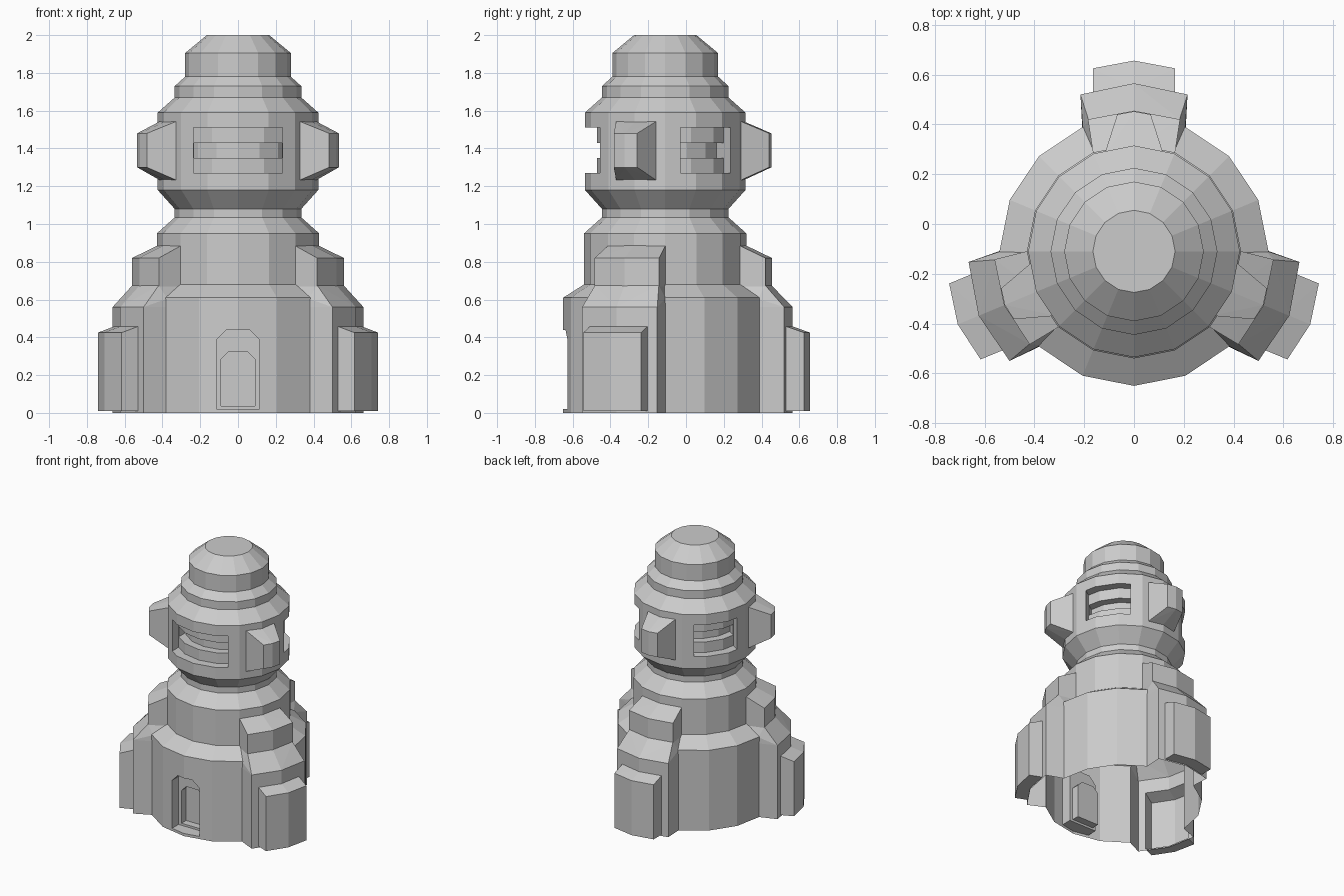
import bpy, bmesh
from math import sin, cos, tan, pi, radians

if "Cube" in bpy.data.objects:
    bpy.data.objects.remove(bpy.data.objects["Cube"])

N, CY = 16, -0.11          # sides of the tower, y of its axis
STEP = 2 * pi / N


def place(u, r, z, deg):
    """Local (sideways, outward, up) at a compass angle -> world."""
    a = radians(deg)
    return (r * cos(a) - u * sin(a), CY + r * sin(a) + u * cos(a), z)


def make(name, bm):
    bmesh.ops.recalc_face_normals(bm, faces=bm.faces)
    me = bpy.data.meshes.new(name)
    bm.to_mesh(me)
    bm.free()
    ob = bpy.data.objects.new(name, me)
    bpy.context.collection.objects.link(ob)
    return ob


def hull(name, pts, deg):
    bm = bmesh.new()
    for u, r, z in pts:
        for s in ((1, -1) if u else (1,)):
            bm.verts.new(place(s * u, r, z, deg))
    res = bmesh.ops.convex_hull(bm, input=bm.verts)
    junk = {v for v in res["geom_interior"] if isinstance(v, bmesh.types.BMVert)}
    bmesh.ops.delete(bm, geom=[v for v in junk if v.is_valid], context='VERTS')
    bmesh.ops.dissolve_limit(bm, angle_limit=0.01, verts=bm.verts, edges=bm.edges)
    return make(name, bm)


def prism(name, lower, upper):
    bm = bmesh.new()
    a = [bm.verts.new(p) for p in lower]
    b = [bm.verts.new(p) for p in upper]
    bm.faces.new(a)
    bm.faces.new(b)
    n = len(a)
    for i in range(n):
        bm.faces.new((a[i], a[(i + 1) % n], b[(i + 1) % n], b[i]))
    return make(name, bm)


def window(deg, w, r, z0, z1):
    """Cutter whose inner wall follows the faceted tower at radius r."""
    def depth(u):
        ap = r * cos(STEP / 2)
        angs = [radians(-90 - deg) + (i + .5) * STEP for i in range(N)]
        return min((ap - u * sin(f)) / cos(f) for f in angs if cos(f) > 0.2)
    us = [r * sin(radians(-90 - deg) + i * STEP) for i in range(N)
          if cos(radians(-90 - deg) + i * STEP) > 0.2]
    us = [-w] + sorted(u for u in us if abs(u) < w - .005) + [w]
    plan = [(u, depth(u)) for u in us] + [(w, .6), (-w, .6)]
    return prism("window_cutter", *[[place(u, d, z, deg) for u, d in plan] for z in (z0, z1)])


def boolean(ob, tool, op):
    m = ob.modifiers.new(op, 'BOOLEAN')
    m.operation, m.solver, m.object = op, 'EXACT', tool
    dg = bpy.context.evaluated_depsgraph_get()
    me = bpy.data.meshes.new_from_object(ob.evaluated_get(dg))
    ob.modifiers.clear()
    ob.data = me
    bpy.data.objects.remove(tool)


# Faceted tower body, lathed from a profile
profile = [(.54, -.05), (.54, .61), (.43, .68), (.43, .95), (.335, 1.035), (.335, 1.08),
           (.425, 1.18), (.425, 1.59), (.335, 1.67), (.335, 1.73), (.28, 1.78),
           (.28, 1.905), (.165, 2.0)]
bm = bmesh.new()
rings = [[bm.verts.new((r * cos(i * STEP), CY + r * sin(i * STEP), z)) for i in range(N)]
         for r, z in profile]
for a, b in zip(rings, rings[1:]):
    for i in range(N):
        j = (i + 1) % N
        bm.faces.new((a[i], a[j], b[j], b[i]))
bm.faces.new(rings[0])
bm.faces.new(rings[-1])
tower = make("tower", bm)

# Three stepped buttresses with a bracket above each
low = [(.205, .44), (.215, .63), (0, .675)]
mid = [(.183, .53), (0, .563)]
for deg in (90, 202.5, 337.5):
    parts = [
        hull("buttress_middle", [(u, r, z) for u, r in low for z in (-.06, .56)]
             + [(.205, .49, .605)] + [(u, r, .675) for u, r in mid] + [(.16, .385, .675)], deg),
        hull("buttress_upper", [(u, r, z) for u, r in [(.185, .53), (0, .565)] for z in (.5, .82)]
             + [(.163, .385, .5), (.163, .385, .89), (0, .42, .89)], deg),
        hull("buttress_outer", [(u, r, z) for u, r in [(.165, .735), (0, .766)] for z in (.01, .425)]
             + [(.165, .62, .01), (.165, .62, .465), (0, .655, .465)], deg),
        hull("head_bracket", [(.067, .55, z) for z in (1.3, 1.48)] + [(0, .562, z) for z in (1.3, 1.48)]
             + [(.12, .385, z) for z in (1.225, 1.55)] + [(0, .4, z) for z in (1.225, 1.55)], deg)]
    for p in parts:
        boolean(tower, p, 'UNION')

# Recessed windows with a deeper slot
for deg, w in ((-90, .235), (33.75, .16), (146.25, .16)):
    boolean(tower, window(deg, w, .36, 1.27, 1.51), 'DIFFERENCE')
    boolean(tower, window(deg, w - .002, .30, 1.35, 1.43), 'DIFFERENCE')

# Doorway: two nested arched recesses
for w, z0, z1, c, depth in ((.115, .02, .44, .055, .44), (.09, .036, .325, .04, .385)):
    arch = [(-w, z0), (w, z0), (w, z1 - c), (w - c, z1), (c - w, z1), (-w, z1 - c)]
    cutter = prism("door_cutter", *[[(x, CY - d, z) for x, z in arch] for d in (depth, .7)])
    boolean(tower, cutter, 'DIFFERENCE')

# Open the underside at ground level
bm = bmesh.new()
bm.from_mesh(tower.data)
bmesh.ops.bisect_plane(bm, geom=bm.verts[:] + bm.edges[:] + bm.faces[:], dist=1e-5,
                       plane_co=(0, 0, 0), plane_no=(0, 0, 1), clear_inner=True)
bm.to_mesh(tower.data)
bm.free()
